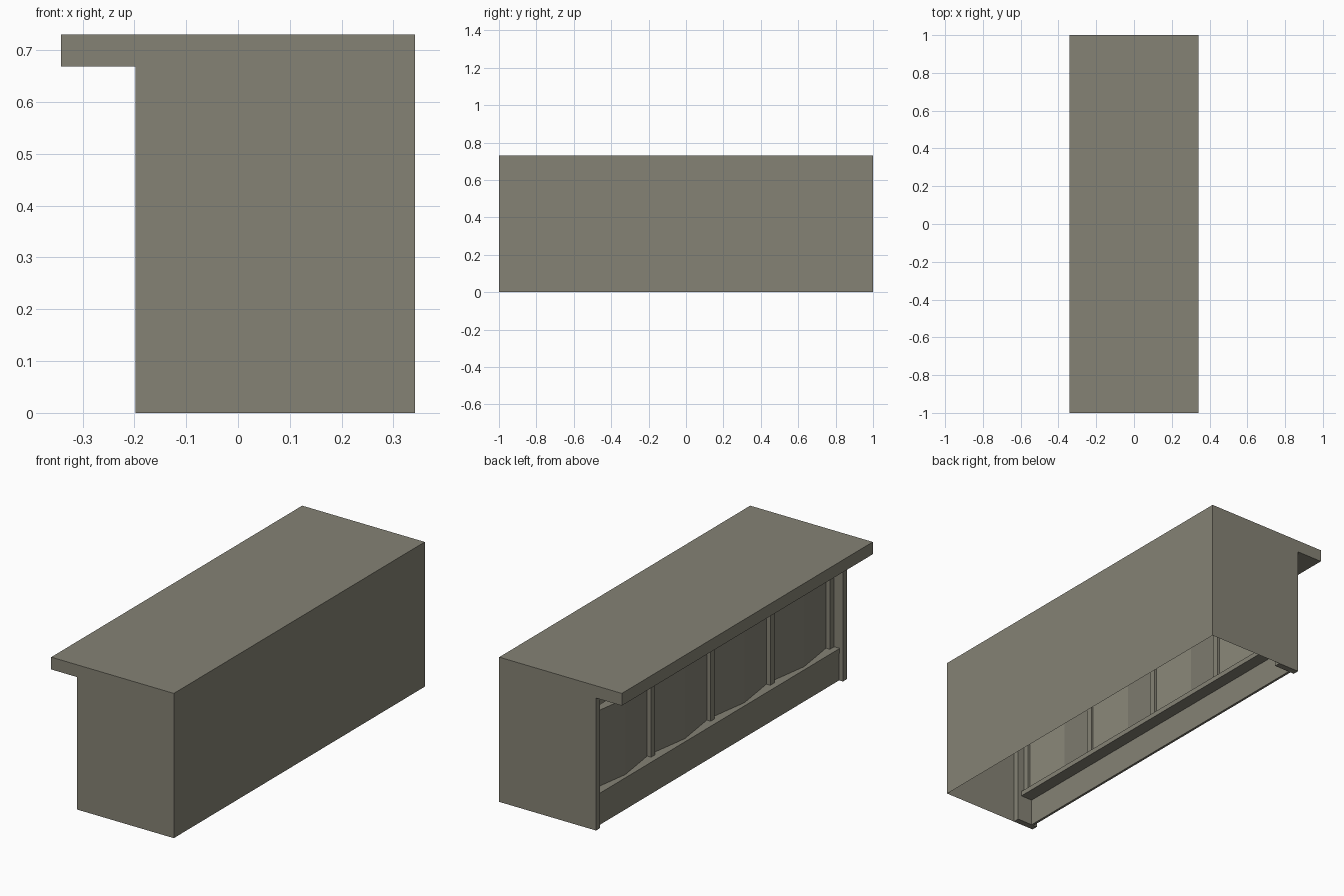
import bpy

if "Cube" in bpy.data.objects:
    bpy.data.objects.remove(bpy.data.objects["Cube"])

# one flat stone-grey colour
mat = bpy.data.materials.new("warm_grey")
mat.diffuse_color = (0.235, 0.225, 0.178, 1)
mat.use_nodes = True
mat.node_tree.nodes["Principled BSDF"].inputs["Base Color"].default_value = mat.diffuse_color


def add_mesh(name, verts, faces):
    me = bpy.data.meshes.new(name)
    me.from_pydata(verts, [], faces)
    me.materials.append(mat)
    ob = bpy.data.objects.new(name, me)
    bpy.context.collection.objects.link(ob)
    return ob


def box(name, x0, x1, y0, y1, z0, z1):
    v = [(x, y, z) for x in (x0, x1) for y in (y0, y1) for z in (z0, z1)]
    f = [(0, 1, 3, 2), (4, 6, 7, 5), (0, 4, 5, 1),
         (2, 3, 7, 6), (0, 2, 6, 4), (1, 5, 7, 3)]
    return add_mesh(name, v, f)


XF, XB, XO = 0.342, -0.198, -0.342   # front panel, open side, overhang edge
TOP, UNDER = 0.73, 0.668
SHELF0, SHELF1 = 0.137, 0.162
PANEL_TOP = 0.545

# counter top with overhang
box("counter_top", XO, XF, -1, 1, UNDER, TOP)

# thin front panel
add_mesh("front_panel", [(XF, -1, 0), (XF, 1, 0), (XF, 1, UNDER), (XF, -1, UNDER)],
         [(0, 1, 2, 3)])

# thin end panels and the thicker end posts on the open side
for s, side in ((-1, "near"), (1, "far")):
    face = (0, 1, 2, 3) if s < 0 else (3, 2, 1, 0)
    add_mesh("end_panel_" + side,
             [(-0.08, s, 0), (XF, s, 0), (XF, s, UNDER), (-0.08, s, UNDER)], [face])
    y0, y1 = sorted((s, s * 0.968))
    box("end_post_" + side, XB, -0.08, y0, y1, 0, UNDER)

# kick board and low shelf
box("kick_board", -0.177, -0.165, -0.968, 0.968, 0, SHELF0)
box("shelf", -0.18, -0.10, -0.968, 0.968, SHELF0, SHELF1)

# upright dividers
ys = [-0.95 + 0.475 * i for i in range(5)]
for i, y in enumerate(ys):
    box(f"divider_{i}", -0.149, -0.115, y - 0.016, y + 0.016, SHELF1, UNDER)

# folded panels between the dividers, each with a top ledge
for i in range(4):
    a, b = ys[i], ys[i + 1]
    line = [(-0.125, a), (-0.16, (a + b) / 2), (-0.125, b)]
    v = [(x, y, z) for z in (SHELF1, PANEL_TOP) for x, y in line]
    v += [(-0.10, b, PANEL_TOP), (-0.10, a, PANEL_TOP)]
    add_mesh(f"folded_panel_{i}", v, [(0, 3, 4, 1), (1, 4, 5, 2), (3, 7, 6, 5, 4)])
